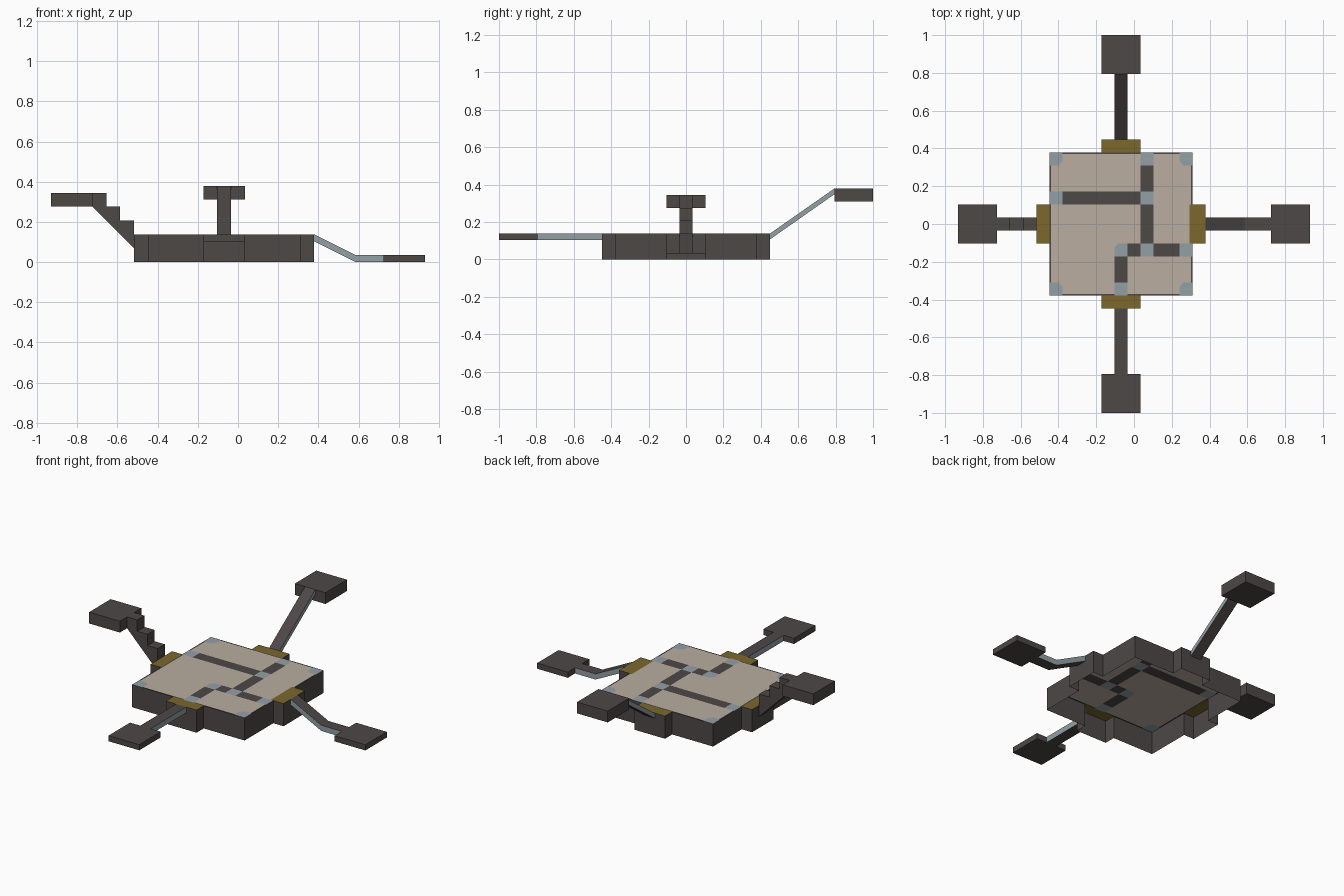
import bpy, bmesh, math
from mathutils import Matrix, Vector

if "Cube" in bpy.data.objects:
    bpy.data.objects.remove(bpy.data.objects["Cube"])

U = 2 / 29                      # one floor cell
CENTRE = Matrix.Translation((-U, 0, 0))


def material(name, rgb):
    m = bpy.data.materials.new(name)
    m.diffuse_color = (*rgb, 1)
    m.use_nodes = True
    m.node_tree.nodes["Principled BSDF"].inputs["Base Color"].default_value = m.diffuse_color
    return m


DARK = material("dark stone", (0.075, 0.065, 0.062))
BEIGE = material("beige floor", (0.49, 0.42, 0.35))
STEEL = material("blue grey trim", (0.29, 0.35, 0.38))
GOLD = material("ochre doorway", (0.20, 0.137, 0.025))


def finish(name, bm, mats, matrix):
    bm.transform(matrix)
    me = bpy.data.meshes.new(name)
    bm.to_mesh(me)
    bm.free()
    for m in mats:
        me.materials.append(m)
    ob = bpy.data.objects.new(name, me)
    bpy.context.collection.objects.link(ob)
    return ob


def side_matrix(angle):
    return CENTRE @ Matrix.Rotation(math.radians(angle), 4, 'Z') @ Matrix.Scale(U, 4)


def prism(name, angle, profile, half, side=DARK):
    """Extrude an (outward distance, height) profile across its width."""
    bm = bmesh.new()
    face = bm.faces.new([bm.verts.new((d, -half, z)) for d, z in profile])
    new = bmesh.ops.extrude_face_region(bm, geom=[face])['geom']
    bmesh.ops.translate(bm, vec=(0, 2 * half, 0),
                        verts=[v for v in new if isinstance(v, bmesh.types.BMVert)])
    bmesh.ops.recalc_face_normals(bm, faces=bm.faces)
    for f in bm.faces:
        f.material_index = 1 if abs(f.normal.y) > 0.9 else 0
    return finish(name, bm, [DARK, side], side_matrix(angle))


def block(name, angle, d0, d1, z0, z1, half):
    return prism(name, angle, [(d0, z0), (d1, z0), (d1, z1), (d0, z1)], half)


# Room walls: open outline with a doorway bump on each side
quarter = [(5.5, -5.5), (5.5, -1.5), (6.5, -1.5), (6.5, 1.5), (5.5, 1.5)]
outline = []
for k in range(4):
    rot = Matrix.Rotation(math.pi / 2 * k, 3, 'Z')
    outline += [rot @ Vector((x, y, 0)) for x, y in quarter]
bm = bmesh.new()
low = [bm.verts.new(p) for p in outline]
high = [bm.verts.new(p + Vector((0, 0, 2))) for p in outline]
for k in range(len(low)):
    n = (k + 1) % len(low)
    bm.faces.new((low[k], low[n], high[n], high[k]))
finish("room_walls", bm, [DARK], side_matrix(0))

# Room top: floor areas divided by dark partitions with trim at the joints
JOINTS = {(0, 0), (10, 0), (0, 10), (10, 10), (7, 10), (0, 7),
          (7, 7), (7, 3), (10, 3), (5, 3), (5, 0)}
PATHS = ({(i, 7) for i in range(8)} | {(7, j) for j in range(3, 11)} |
         {(i, 3) for i in range(5, 11)} | {(5, j) for j in range(4)} | JOINTS)


def top_index(px, py):
    i, j = int(px), int(py)
    if (i, j) in JOINTS:
        # round the free inner corner of a joint
        dx, dy = px - i - 0.5, py - j - 0.5
        sx, sy = (1 if dx > 0 else -1), (1 if dy > 0 else -1)
        free = all(0 <= a <= 10 and 0 <= b <= 10 and (a, b) not in PATHS
                   for a, b in ((i + sx, j), (i, j + sy)))
        if not (free and math.hypot(dx, dy) > 0.52):
            return 2
        return 1
    if (i, j) in PATHS:
        return 0
    if px > 10.75 and 4 < py < 7:
        return 3
    return 0 if min(px, py, 11 - px, 11 - py) < 0.13 else 1


bm = bmesh.new()
N = 88
bmesh.ops.create_grid(bm, x_segments=N, y_segments=N, size=5.5,
                      matrix=Matrix.Translation((0, 0, 2)))
for f in bm.faces:
    c = f.calc_center_median()
    f.material_index = top_index(c.x + 5.5, c.y + 5.5)
finish("room_top", bm, [DARK, BEIGE, STEEL, GOLD], side_matrix(0))

# Doorway pads on top of the four bumps
for name, angle in (("right", 0), ("back", 90), ("left", 180), ("front", 270)):
    bm = bmesh.new()
    bm.faces.new([bm.verts.new(p) for p in
                  ((5.5, -1.5, 2), (6.5, -1.5, 2), (6.5, 1.5, 2), (5.5, 1.5, 2))])
    finish(name + "_doorway_pad", bm, [GOLD], side_matrix(angle))

# Right: ramp down to a low landing
prism("right_ramp", 0, [(6.5, 1.5), (9.5, 0), (11.5, 0), (11.5, 0.5), (9.5, 0.5), (6.5, 2)],
      0.5, STEEL)
block("right_landing", 0, 11.5, 14.5, 0, 0.5, 1.5)

# Back: ramp up to a high landing
prism("back_ramp", 90, [(6.5, 1.55), (11.5, 5.05), (11.5, 5.5), (6.5, 2)], 0.5, STEEL)
block("back_landing", 90, 11.5, 14.5, 4.5, 5.5, 1.5)

# Left: stairs up to a landing
prism("left_stairs", 180, [(6.5, 1), (9.5, 4), (9.5, 5), (8.5, 5), (8.5, 4),
                           (7.5, 4), (7.5, 3), (6.5, 3)], 0.5)
block("left_landing", 180, 9.5, 12.5, 4, 5, 1.5)

# Front: level walkway to a landing
prism("front_walkway", 270, [(6.5, 1.5), (11.5, 1.5), (11.5, 2), (6.5, 2)], 0.5, STEEL)
block("front_landing", 270, 11.5, 14.5, 1.5, 2, 1.5)
